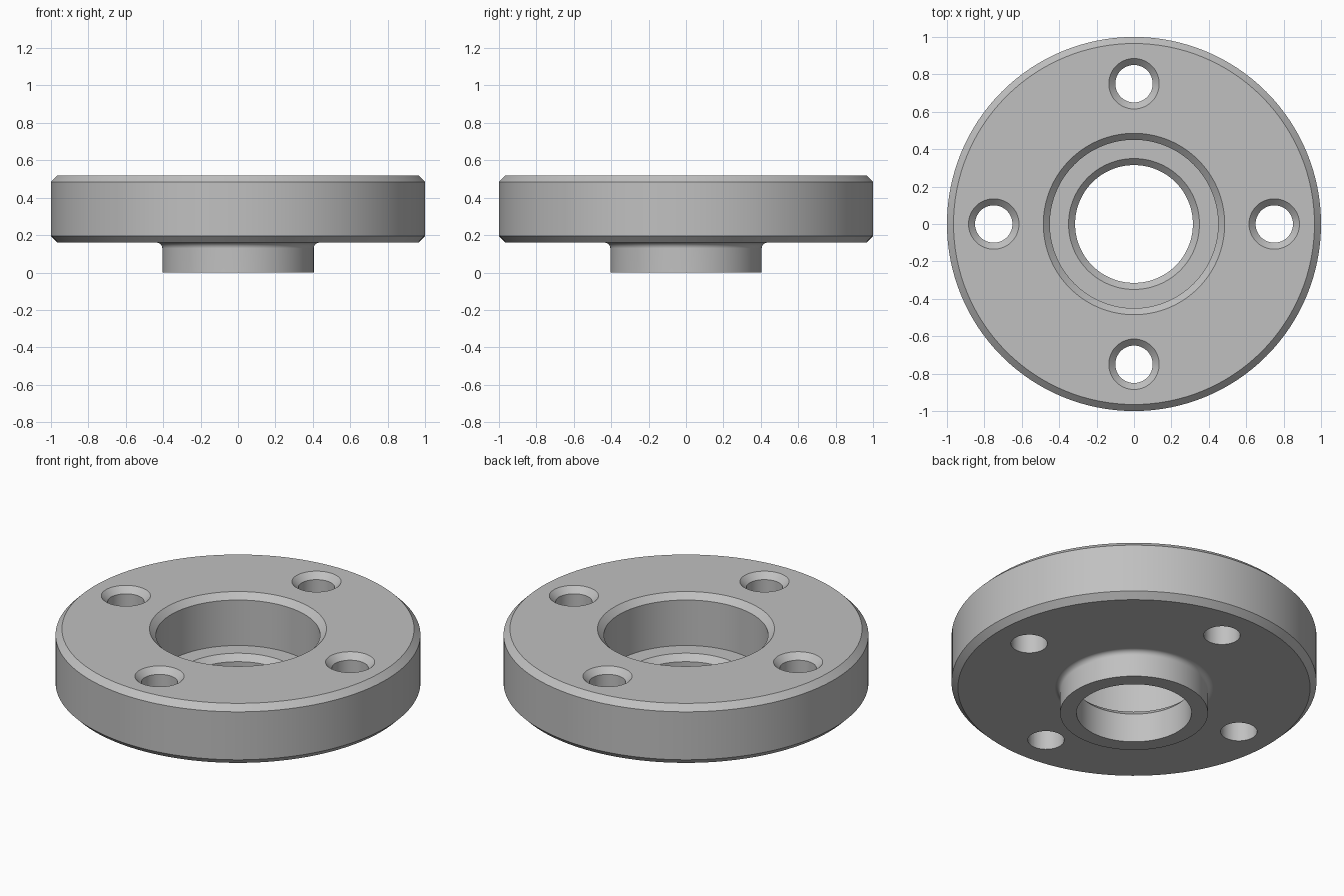
import bpy
import bmesh
from math import cos, sin, pi, radians
from mathutils import Vector

if "Cube" in bpy.data.objects:
    bpy.data.objects.remove(bpy.data.objects["Cube"], do_unlink=True)

# Single grey metal
metal = bpy.data.materials.new("grey metal")
metal.use_nodes = True
GREY = (0.53, 0.53, 0.53, 1)
metal.diffuse_color = GREY
metal.node_tree.nodes["Principled BSDF"].inputs["Base Color"].default_value = GREY


def lathe(name, profile, steps, centre=(0, 0)):
    """Revolve a closed (radius, z) profile about the vertical axis."""
    bm = bmesh.new()
    verts = [bm.verts.new((r, 0, z)) for r, z in profile]
    edges = [bm.edges.new((v, verts[(i + 1) % len(verts)]))
             for i, v in enumerate(verts)
             if profile[i][0] + profile[(i + 1) % len(verts)][0] > 0]
    bmesh.ops.spin(bm, geom=verts + edges, cent=(0, 0, 0), axis=(0, 0, 1),
                   angle=2 * pi, steps=steps)
    bmesh.ops.remove_doubles(bm, verts=bm.verts[:], dist=1e-5)
    bmesh.ops.recalc_face_normals(bm, faces=bm.faces[:])
    bmesh.ops.translate(bm, verts=bm.verts[:], vec=Vector((*centre, 0)))
    mesh = bpy.data.meshes.new(name)
    bm.to_mesh(mesh)
    bm.free()
    mesh.materials.append(metal)
    obj = bpy.data.objects.new(name, mesh)
    bpy.context.collection.objects.link(obj)
    return obj


# Main dimensions
TOP, UNDER, LEDGE = 0.52, 0.16, 0.21
BORE, POCKET, BOSS = 0.315, 0.45, 0.405
C = 0.035       # chamfer
F = 0.03        # fillet radius where boss meets disc
fillet = [(BOSS + F - F * cos(a), UNDER - F + F * sin(a))
          for a in (i * pi / 12 for i in range(7))]

# Flange: hub boss, fillet, chamfered disc, pocket and bore
flange = lathe("flange", [
    (BORE, 0), (BOSS, 0), *fillet,
    (1 - C, UNDER), (1, UNDER + C), (1, TOP - C), (1 - C, TOP),
    (POCKET + C, TOP), (POCKET, TOP - C), (POCKET, LEDGE),
    (BORE + C, LEDGE), (BORE, LEDGE - C)], 128)

# Four countersunk bolt holes
HOLE, OVER = 0.1, 0.1
bpy.context.view_layer.objects.active = flange
for i in range(4):
    a = i * pi / 2
    cutter = lathe("hole_cutter", [
        (0, UNDER - OVER), (HOLE, UNDER - OVER), (HOLE, TOP - C),
        (HOLE + C + OVER, TOP + OVER), (0, TOP + OVER)], 48,
        (0.75 * cos(a), 0.75 * sin(a)))
    cutter.hide_render = True
    cut = flange.modifiers.new("bolt_hole", "BOOLEAN")
    cut.operation = "DIFFERENCE"
    cut.solver = "EXACT"
    cut.object = cutter
    bpy.ops.object.modifier_apply(modifier=cut.name)
    bpy.data.objects.remove(cutter, do_unlink=True)

# Smooth round walls, crisp edges
bpy.ops.object.select_all(action="DESELECT")
flange.select_set(True)
bpy.ops.object.shade_smooth_by_angle(angle=radians(30))
weighted = flange.modifiers.new("even_shading", "WEIGHTED_NORMAL")
weighted.keep_sharp = True
